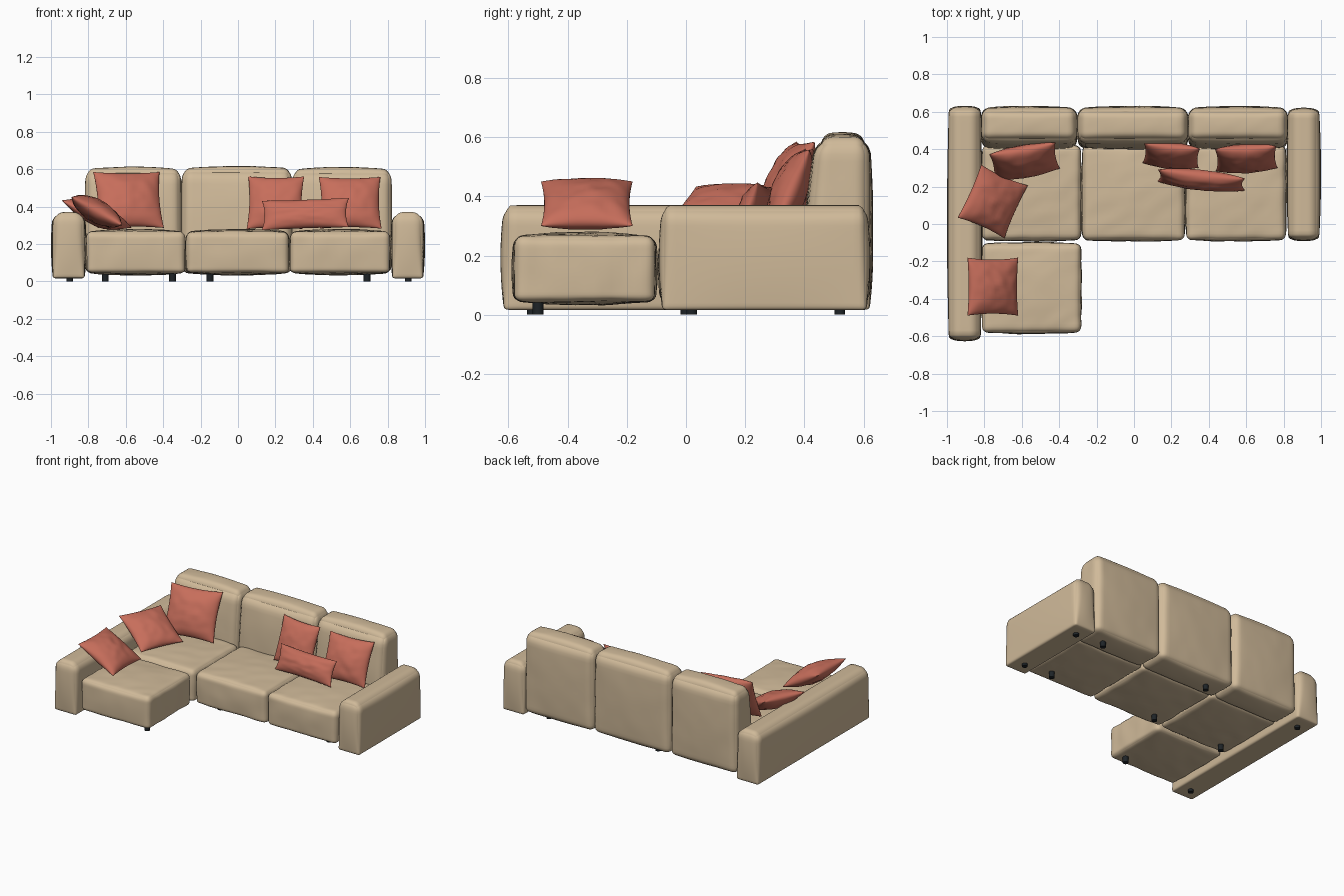
import bpy, bmesh, math
from mathutils import Vector, noise

old = bpy.data.objects.get("Cube")
if old:
    bpy.data.objects.remove(old, do_unlink=True)


def material(name, rgb):
    m = bpy.data.materials.new(name)
    m.use_nodes = True
    m.diffuse_color = (*rgb, 1)
    m.node_tree.nodes["Principled BSDF"].inputs["Base Color"].default_value = (*rgb, 1)
    return m


BEIGE = material("beige fabric", (0.63, 0.49, 0.32))
RED = material("terracotta fabric", (0.57, 0.155, 0.105))
BLACK = material("black plastic", (0.013, 0.017, 0.02))


def finish(bm, name, mat, angle=50):
    mesh = bpy.data.meshes.new(name)
    bm.to_mesh(mesh)
    bm.free()
    mesh.materials.append(mat)
    mesh.shade_smooth()
    mesh.set_sharp_from_angle(angle=math.radians(angle))
    ob = bpy.data.objects.new(name, mesh)
    bpy.context.collection.objects.link(ob)
    return ob


def soft_box(name, lo, hi, r_top, r_bottom, bulge, lean=0, crease=0):
    """Upholstered block: rounded corners, bulging faces, optional leaning front."""
    lo, hi = Vector(lo), Vector(hi)
    mid, half = (lo + hi) / 2, (hi - lo) / 2
    bm = bmesh.new()
    bmesh.ops.create_cube(bm, size=2)
    bmesh.ops.subdivide_edges(bm, edges=bm.edges[:], cuts=23, use_grid_fill=True)
    for v in bm.verts:
        u = [math.sin(c * math.pi / 2) for c in v.co]
        t = (u[2] + 1) / 2
        r = [b + (a - b) * t for a, b in zip(r_top, r_bottom)]
        p = [u[i] * half[i] for i in range(3)]
        core = [max(r[i] - half[i], min(half[i] - r[i], p[i])) for i in range(3)]
        d = Vector([(p[i] - core[i]) / r[i] for i in range(3)]).normalized()
        q = Vector([core[i] + d[i] * r[i] for i in range(3)])
        for i in range(3):
            j, k = (i + 1) % 3, (i + 2) % 3
            q[i] += bulge[i] * u[i] * (1 - u[j] ** 2) * (1 - u[k] ** 2)
        q.y += lean * t * t * (1 - u[1]) / 2
        q += mid
        # Soft diagonal folds in the fabric
        q += d * crease * noise.noise(Vector((q.x * 6 + q.y * 5, q.y * 14 - q.x * 9, q.z * 8)))
        v.co = q
    return finish(bm, name, BEIGE)


def pillow(name, centre, width, height, depth, lean, turn, roll=0):
    """Scatter cushion: one puffed half, mirrored through its seam."""
    bm = bmesh.new()
    bmesh.ops.create_grid(bm, x_segments=28, y_segments=28, size=1)
    for v in bm.verts:
        u, w = (math.sin(c * math.pi / 2) for c in v.co[:2])
        a, b = max(0, 1 - u * u), max(0, 1 - w * w)
        puff = (a * b) ** 0.5
        fold = 1 + 0.12 * noise.noise(Vector((u * 3 + centre[0] * 9, w * 3, centre[1] * 9)))
        v.co = (u * width / 2 * (1 - 0.07 * b),
                -depth / 2 * puff * fold,
                w * height / 2 * (1 - 0.07 * a))
    ob = finish(bm, name, RED)
    mirror = ob.modifiers.new("other_half", "MIRROR")
    mirror.use_axis = (False, True, False)
    ob.location = centre
    ob.rotation_euler = [math.radians(c) for c in (-lean, roll, turn)]


def leg(name, x, y, top):
    bm = bmesh.new()
    bmesh.ops.create_cone(bm, cap_ends=True, segments=20, radius1=0.018,
                          radius2=0.018, depth=top)
    bmesh.ops.translate(bm, verts=bm.verts, vec=(x, y, top / 2))
    finish(bm, name, BLACK, 30)


# Arms: a long one beside the chaise and a short one
for name, x0, x1, y0, y1 in (("right_long_arm", -0.99, -0.82, -0.615, 0.62),
                             ("left_short_arm", 0.825, 0.99, -0.08, 0.61)):
    soft_box(name, (x0, y0, 0.016), (x1, y1, 0.37), (0.06, 0.025, 0.07),
             (0.015, 0.015, 0.012), (0.01, 0.012, 0))

# Seats and chaise
seats = (("right_seat", -0.81, -0.285, -0.085, 0.42),
         ("middle_seat", -0.275, 0.27, -0.085, 0.42),
         ("left_seat", 0.28, 0.81, -0.085, 0.42),
         ("chaise_seat", -0.81, -0.285, -0.58, -0.105))
for name, x0, x1, y0, y1 in seats:
    soft_box(name, (x0, y0, 0.046), (x1, y1, 0.265), (0.03, 0.03, 0.035),
             (0.03, 0.03, 0.02), (0.006, 0.008, 0.014), crease=0.004)

# Backrests
for name, x0, x1, top in (("right_backrest", -0.815, -0.305, 0.6),
                          ("middle_backrest", -0.3, 0.287, 0.603),
                          ("left_backrest", 0.292, 0.82, 0.598)):
    soft_box(name, (x0, 0.405, 0.045), (x1, 0.62, top), (0.045, 0.06, 0.07),
             (0.04, 0.04, 0.03), (0.004, 0.012, 0.013), lean=0.035, crease=0.002)

# Scatter cushions
pillow("chaise_pillow", (-0.755, -0.335, 0.375), 0.31, 0.31, 0.12, 61, 90)
pillow("arm_pillow", (-0.755, 0.12, 0.36), 0.31, 0.31, 0.11, 62, 66)
pillow("corner_pillow", (-0.585, 0.335, 0.435), 0.36, 0.33, 0.13, 25, 10)
pillow("middle_pillow", (0.2, 0.365, 0.42), 0.3, 0.3, 0.11, 20, -5)
pillow("left_pillow", (0.6, 0.35, 0.42), 0.33, 0.3, 0.12, 23, 3)
pillow("lumbar_pillow", (0.36, 0.235, 0.36), 0.47, 0.17, 0.1, 22, -6, -2)

# Feet
for x in (-0.9, 0.91):
    for y in (0.52, 0.02 if x > 0 else -0.52):
        leg("arm_foot", x, y, 0.025)
for x in (-0.15, 0.69):
    for y in (0.02, 0.52):
        leg("seat_foot", x, y, 0.06)
leg("corner_foot", -0.71, 0.0, 0.06)
leg("chaise_foot", -0.35, -0.5, 0.06)
